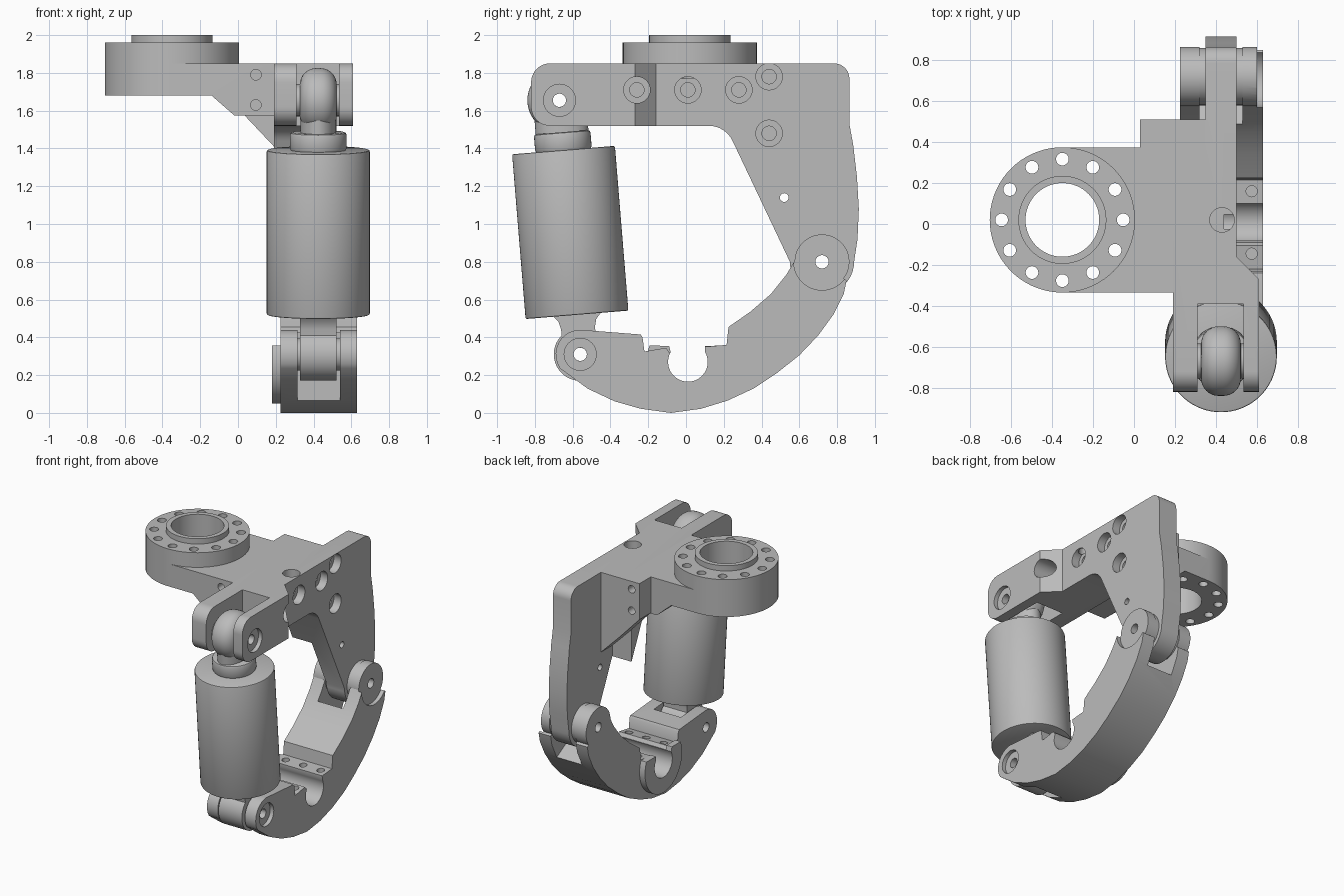
import bpy, bmesh
from math import sin, cos, radians, asin
from mathutils import Matrix, Vector

if "Cube" in bpy.data.objects:
    bpy.data.objects.remove(bpy.data.objects["Cube"], do_unlink=True)

steel = bpy.data.materials.new("plain_grey_steel")
steel.use_nodes = True
steel.diffuse_color = (0.5, 0.5, 0.5, 1)
steel.node_tree.nodes["Principled BSDF"].inputs["Base Color"].default_value = (0.5, 0.5, 0.5, 1)


def arc(a, b, r, start, end, n=10):
    angles = [radians(start + (end - start) * i / n) for i in range(n + 1)]
    return [(a + r * cos(t), b + r * sin(t)) for t in angles]


def prism(name, pts, axis, lo, hi):
    """Extrude a 2D outline along one axis."""
    place = {"x": lambda p, t: (t, p[0], p[1]),
             "y": lambda p, t: (p[0], t, p[1]),
             "z": lambda p, t: (p[0], p[1], t)}[axis]
    bm = bmesh.new()
    low = [bm.verts.new(place(p, lo)) for p in pts]
    high = [bm.verts.new(place(p, hi)) for p in pts]
    bm.faces.new(low)
    bm.faces.new(high)
    for i in range(len(pts)):
        j = (i + 1) % len(pts)
        bm.faces.new((low[i], low[j], high[j], high[i]))
    bmesh.ops.recalc_face_normals(bm, faces=bm.faces)
    mesh = bpy.data.meshes.new(name)
    bm.to_mesh(mesh)
    bm.free()
    mesh.materials.append(steel)
    obj = bpy.data.objects.new(name, mesh)
    bpy.context.collection.objects.link(obj)
    return obj


def disc(name, centre, r, axis, lo, hi, n=48):
    return prism(name, arc(*centre, r, 0, 360, n)[:-1], axis, lo, hi)


def box(name, a, b, axis, lo, hi):
    return prism(name, [a, (b[0], a[1]), b, (a[0], b[1])], axis, lo, hi)


def apply(obj, mod):
    bpy.context.view_layer.objects.active = obj
    bpy.ops.object.modifier_apply(modifier=mod.name)


def combine(obj, other, op="DIFFERENCE"):
    mod = obj.modifiers.new("combine", "BOOLEAN")
    mod.operation, mod.object, mod.solver = op, other, "EXACT"
    apply(obj, mod)
    bpy.data.objects.remove(other, do_unlink=True)


def bore(obj, centre, r, axis, lo, hi):
    combine(obj, disc("bore", centre, r, axis, lo, hi, 32))


def bevel(obj, width, segments):
    mod = obj.modifiers.new("bevel", "BEVEL")
    mod.width, mod.segments, mod.limit_method = width, segments, "ANGLE"
    mod.angle_limit = radians(50)
    apply(obj, mod)


MID = 0.425
TOP, LOW, REAR = (-0.67, 1.655), (-0.56, 0.31), (0.72, 0.80)
RING = (-0.35, 0.02)
NOTCH = (0.01, 0.27)

# Upper bracket: side outline trimmed by its plan outline
side = (arc(-0.72, 1.75, 0.1, 180, 90) + arc(0.785, 1.77, 0.08, 90, 0)
        + [(0.865, 1.53), (0.885, 1.42), (0.905, 1.25), (0.915, 1.08), (0.908, 0.92)]
        + arc(*REAR, 0.17, 0, -180, 20) + arc(0.12, 1.38, 0.14, 25, 90)
        + arc(-0.72, 1.62, 0.1, 270, 180))
plan = [(0.19, -0.9), (0.31, -0.9), (0.31, -0.39), (0.535, -0.39), (0.535, -0.9),
        (0.61, -0.9), (0.61, -0.27), (0.5, -0.16), (0.5, 1), (0.35, 1),
        (0.35, 0.375), (0.19, 0.375)]
bracket = prism("upper_bracket", side, "x", 0.1, 0.7)
combine(bracket, prism("plan", plan, "z", 0.5, 1.95), "INTERSECT")
for spot in [(-0.26, 1.71), (0.01, 1.71), (0.28, 1.71), (0.44, 1.78), (0.44, 1.48)]:
    bore(bracket, spot, 0.07, "x", 0.44, 0.7)
    bore(bracket, spot, 0.038, "x", 0.38, 0.7)
bore(bracket, (0.52, 1.14), 0.023, "x", 0.3, 0.7)
bore(bracket, (0.43, 0.02), 0.06, "z", 1.77, 1.9)
bore(bracket, TOP, 0.085, "x", 0.58, 0.7)
for pivot in (TOP, REAR):
    bore(bracket, pivot, 0.035, "x", 0, 0.8)

# Mounting arm with flange ring
arm = prism("mounting_arm", [(-0.35, 1.68), (-0.14, 1.68), (-0.02, 1.575), (0.19, 1.575),
                             (0.19, 1.85), (-0.35, 1.85)], "y", -0.335, 0.375)
combine(arm, disc("flange", RING, 0.355, "z", 1.68, 1.96, 72), "UNION")
combine(arm, disc("lip", RING, 0.215, "z", 1.9, 2.0, 64), "UNION")
combine(arm, disc("opening", RING, 0.18, "z", 1.5, 2.1, 64))
for x, y in arc(*RING, 0.297, 0, 360, 12)[:-1]:
    bore(arm, (x, y), 0.031, "z", 1.5, 2.1)

# Rear side block
block = prism("rear_side_block", [(0.03, 1.85), (0.35, 1.85), (0.35, 1.25), (0.2, 1.4),
                                  (0.03, 1.58)], "y", 0.375, 0.51)
for z in (1.63, 1.79):
    bore(arm, (0.095, z), 0.028, "y", -0.4, -0.25)
    bore(block, (0.095, z), 0.028, "y", 0.3, 0.6)

# Lower jaw: crescent with notch, forked at both ends
crescent = (arc(*LOW, 0.13, 215, 90) + [(-0.24, 0.415), (-0.23, 0.4), (-0.22, 0.325),
            (-0.105, 0.345), (-0.09, 0.32)]
            + arc(*NOTCH, 0.105, 150, 390, 24) + [(0.1, 0.35), (0.215, 0.36), (0.225, 0.455),
            (0.34, 0.535), (0.45, 0.63), (0.53, 0.73), (0.575, 0.805), REAR,
            (0.85, 0.7), (0.835, 0.63), (0.78, 0.52), (0.7, 0.41), (0.6, 0.305), (0.48, 0.21),
            (0.36, 0.13), (0.22, 0.065), (0.08, 0.022), (-0.08, 0), (-0.24, 0.022),
            (-0.38, 0.062), (-0.52, 0.128)])
jaw = prism("lower_jaw", crescent, "x", 0.225, 0.63)
combine(jaw, disc("rear_boss", REAR, 0.145, "x", 0.225, 0.6), "UNION")
combine(jaw, disc("pocket", REAR, 0.15, "x", 0.6, 0.7))
combine(jaw, box("front_slot", (0.315, -0.8), (0.54, -0.39), "z", -0.1, 0.6))
combine(jaw, prism("rear_slot", [(0.35, 0.76), (0.87, 0.46), (1.1, 1.0), (0.5, 1.1)],
                   "x", 0.32, 0.53))
bore(jaw, LOW, 0.085, "x", 0.6, 0.7)
for pivot in (LOW, REAR):
    bore(jaw, pivot, 0.035, "x", 0, 0.8)
for x in (0.285, 0.43, 0.575):
    for y in (-0.145, 0.16):
        bore(jaw, (x, y), 0.027, "z", 0.25, 0.5)

# Open collar on the side of the jaw
collar = (arc(*NOTCH, 0.22, 157, 383, 32) + [(0.1, 0.355)]
          + arc(*NOTCH, 0.105, 30, -210, 24) + [(-0.09, 0.355)])
prism("notch_collar", collar, "x", 0.18, 0.225)

# Spacer washers at the pivots
for name, pivot, r, spans in [("rear_washer", REAR, 0.14, [(0.32, 0.35), (0.5, 0.53)]),
                              ("top_washer", TOP, 0.085, [(0.31, 0.33), (0.52, 0.535)]),
                              ("low_washer", LOW, 0.085, [(0.315, 0.33), (0.52, 0.54)])]:
    for lo, hi in spans:
        bore(disc(name, pivot, r, "x", lo, hi), pivot, 0.035, "x", 0, 0.8)

# Actuator, built upright around its lower pivot and then tilted
axis = Vector(TOP) - Vector(LOW)
reach = axis.length
body = disc("actuator_body", (0, 0), 0.273, "z", 0.21, 1.085, 72)
bevel(body, 0.008, 2)
neck_ring = disc("rod_collar", (0, 0), 0.15, "z", 1.08, 1.18)
bevel(neck_ring, 0.015, 2)
top_eye = disc("rod_eye", (0, reach), 0.17, "x", -0.097, 0.097)
bevel(top_eye, 0.085, 8)
top_neck = disc("rod_neck", (0, 0), 0.14, "z", 1.1, reach - 0.03)
top_neck.data.transform(Matrix.Diagonal((0.68, 1, 1, 1)))
low_eye = disc("base_eye", (0, 0), 0.14, "x", -0.097, 0.097)
low_neck = prism("base_neck", [(-0.09, 0.05), (0.09, 0.05), (0.09, 0.14), (0.1, 0.18),
                               (0.13, 0.215), (-0.13, 0.215), (-0.1, 0.18), (-0.09, 0.14)],
                 "x", -0.097, 0.097)
for part, z in ((top_eye, reach), (top_neck, reach), (low_eye, 0), (low_neck, 0)):
    bore(part, (0, z), 0.035, "x", -0.3, 0.3)
tilt = Matrix.Translation((MID, *LOW)) @ Matrix.Rotation(asin(-axis.x / reach), 4, "X")
for part in (body, neck_ring, top_eye, top_neck, low_eye, low_neck):
    part.data.transform(tilt)

# Smooth the round surfaces, keep edges crisp
for obj in bpy.context.collection.objects:
    if obj.type == "MESH" and steel.name in obj.data.materials:
        bpy.ops.object.select_all(action="DESELECT")
        obj.select_set(True)
        bpy.context.view_layer.objects.active = obj
        bpy.ops.object.shade_smooth_by_angle(angle=radians(30))
